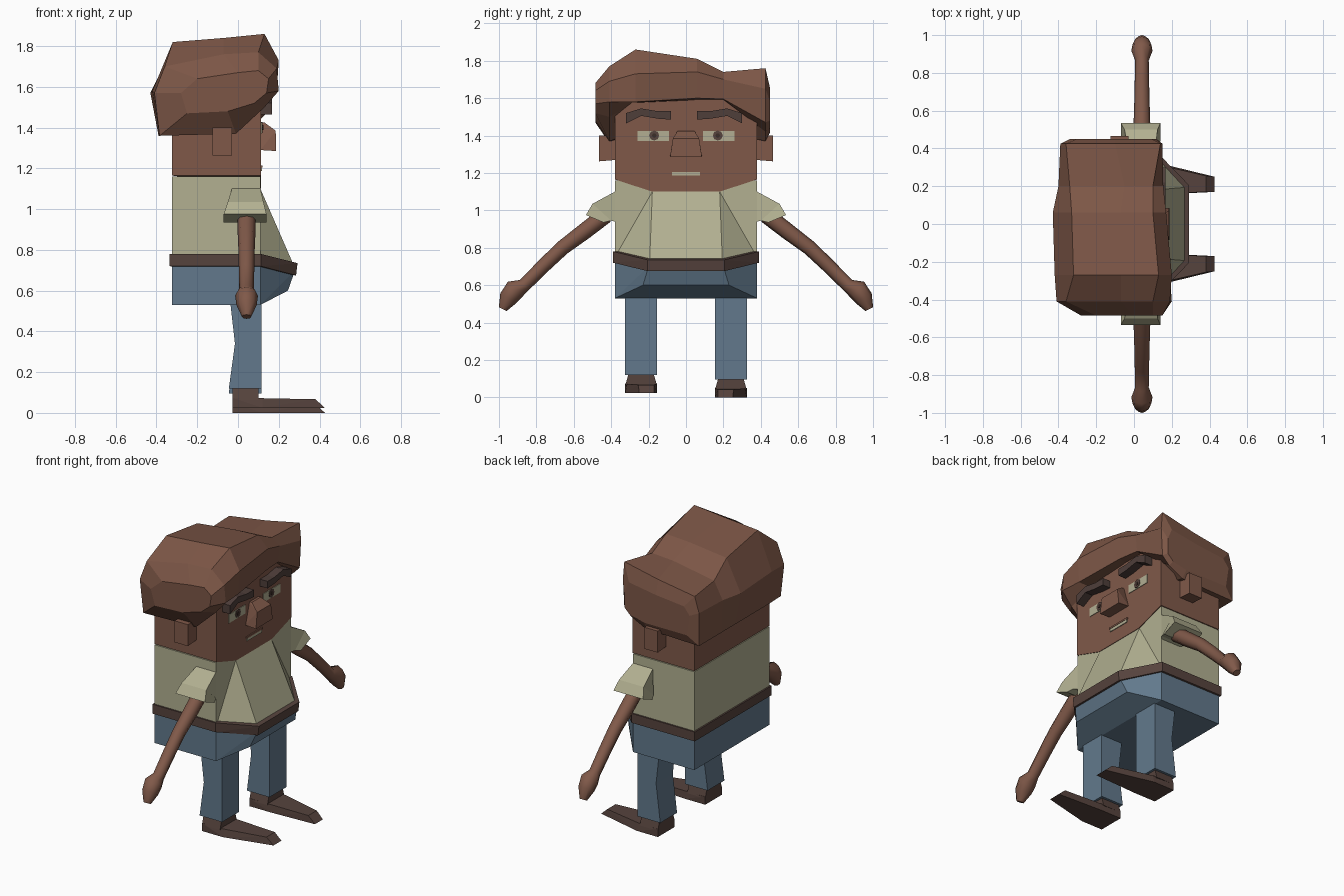
import bpy, bmesh, math
from mathutils import Vector


def material(name, r, g, b):
    m = bpy.data.materials.new(name)
    lin = [((c / 255 + 0.055) / 1.055) ** 2.4 for c in (r, g, b)]
    m.diffuse_color = (*lin, 1)
    return m


SKIN = material("skin", 128, 89, 73)
HAIR = material("hair", 124, 86, 70)
SHIRT = material("shirt", 178, 176, 145)
DENIM = material("denim", 98, 121, 140)
LEATHER = material("leather", 86, 67, 61)
BROW = material("brow", 78, 62, 58)
WHITE = material("eye_white", 178, 174, 146)
PUPIL = material("pupil", 60, 45, 40)


def finish(name, bm, mat, smooth=False):
    bmesh.ops.recalc_face_normals(bm, faces=bm.faces)
    me = bpy.data.meshes.new(name)
    bm.to_mesh(me)
    bm.free()
    me.materials.append(mat)
    for p in me.polygons:
        p.use_smooth = smooth and len(p.vertices) == 4
    ob = bpy.data.objects.new(name, me)
    bpy.context.collection.objects.link(ob)
    return ob


def hulls(name, groups, mat):
    """One object made of convex blocks, each given by its corners."""
    bm = bmesh.new()
    for pts in groups:
        vs = [bm.verts.new(p) for p in pts]
        bmesh.ops.convex_hull(bm, input=vs)
    bmesh.ops.dissolve_limit(bm, angle_limit=0.01, verts=bm.verts, edges=bm.edges)
    return finish(name, bm, mat)


def loft(name, rings, mat, smooth=False):
    """Skin closed rings of equal length and cap both ends."""
    bm = bmesh.new()
    vr = [[bm.verts.new(p) for p in r] for r in rings]
    n = len(vr[0])
    for a, b in zip(vr, vr[1:]):
        for i in range(n):
            j = (i + 1) % n
            bm.faces.new((a[i], a[j], b[j], b[i]))
    bm.faces.new(vr[0])
    bm.faces.new(vr[-1])
    return finish(name, bm, mat, smooth)


def sym(*pts):
    """Points together with their mirror images across y = 0."""
    return [(x, s * y, z) for x, y, z in pts for s in (1, -1)]


def box(x0, x1, y0, y1, z0, z1):
    return [(x, y, z) for x in (x0, x1) for y in (y0, y1) for z in (z0, z1)]


# Torso: square shirt with a sloping belly, belt and jeans
hulls("shirt", [
    box(-0.325, 0.11, -0.38, 0.38, 0.74, 1.16),
    sym((0.11, 0.18, 1.10), (0.11, 0.38, 0.75), (0.28, 0.195, 0.71), (0.11, 0.38, 0.73)),
], SHIRT)
hulls("belt", [sym(
    (-0.335, 0.39, 0.72), (-0.335, 0.39, 0.78), (0.112, 0.39, 0.72), (0.112, 0.39, 0.78),
    (0.285, 0.205, 0.675), (0.292, 0.205, 0.735))], LEATHER)
hulls("jeans_hips", [sym(
    (-0.325, 0.38, 0.53), (-0.325, 0.38, 0.74), (0.11, 0.38, 0.53), (0.11, 0.38, 0.74),
    (0.28, 0.2, 0.70), (0.245, 0.23, 0.60))], DENIM)

# Head block dipping into the neckline
hulls("head", [sym(
    (-0.325, 0.38, 1.165), (0.114, 0.38, 1.165), (0.114, 0.18, 1.10),
    (-0.325, 0.38, 1.62), (0.114, 0.38, 1.62))], SKIN)
hulls("nose", [sym(
    (0.11, 0.085, 1.29), (0.11, 0.045, 1.425), (0.13, 0.045, 1.425),
    (0.185, 0.07, 1.385), (0.187, 0.085, 1.285))], SKIN)
hulls("mouth", [box(0.112, 0.119, -0.075, 0.075, 1.186, 1.207)], WHITE)
hulls("upper_lip", [box(0.112, 0.121, -0.08, 0.08, 1.204, 1.215)], SKIN)

for s, side in ((-1, "right"), (1, "left")):
    # Face details
    hulls(side + "_ear", [[
        (x, s * y, z) for x in (-0.125, -0.03)
        for y, z in ((0.37, 1.27), (0.37, 1.4), (0.465, 1.262), (0.465, 1.4))]], SKIN)
    hulls(side + "_eye", [box(0.112, 0.118, s * 0.09, s * 0.26, 1.37, 1.425)], WHITE)
    for part, r, x, mat in (("iris", 0.027, 0.121, LEATHER), ("pupil", 0.012, 0.124, PUPIL)):
        disc = [(px, s * 0.17 + r * math.cos(a * math.pi / 4),
                 1.40 + r * math.sin(a * math.pi / 4))
                for a in range(8) for px in (x - 0.007, x)]
        hulls(side + "_" + part, [disc], mat)
    brow = ((0.07, 1.485, 1.53), (0.14, 1.49, 1.53), (0.23, 1.505, 1.545), (0.31, 1.465, 1.52))
    loft(side + "_brow", [
        [(0.11, s * y - 0.01, a), (0.168, s * y - 0.01, a),
         (0.168, s * y - 0.01, b), (0.11, s * y - 0.01, b)] for y, a, b in brow], BROW)

    # Sleeve flaring out to an open cuff
    loft(side + "_sleeve", [[(x0, s * y0, z0), (x1, s * y0, z0), (x1, s * y1, z1), (x0, s * y1, z1)]
         for x0, x1, y0, z0, y1, z1 in (
             (-0.03, 0.11, 0.35, 0.93, 0.35, 1.10),
             (-0.03, 0.11, 0.38, 0.94, 0.38, 1.10),
             (-0.05, 0.125, 0.40, 0.945, 0.50, 1.035),
             (-0.07, 0.14, 0.44, 0.935, 0.535, 0.975))], SHIRT)

    # Arm with a rounded mitten hand
    path = ((0.43, 0.975, 0.045), (0.54, 0.89, 0.044), (0.66, 0.80, 0.04), (0.76, 0.705, 0.038),
            (0.865, 0.60, 0.036), (0.917, 0.575, 0.056), (0.95, 0.53, 0.05), (0.98, 0.472, 0.023))
    rings = []
    for i, (y, z, r) in enumerate(path):
        a, b = path[max(i - 1, 0)], path[min(i + 1, len(path) - 1)]
        d = Vector((b[0] - a[0], b[1] - a[1])).normalized()
        rings.append([(0.042 + r * math.cos(t), s * (y - d.y * r * math.sin(t)),
                       z + d.x * r * math.sin(t))
                      for t in (k * math.pi / 4 for k in range(8))])
    loft(side + "_arm", rings, SKIN, smooth=True)

    # Leg and pointed shoe, one side standing slightly higher
    lift = 0.024 if s < 0 else 0.0
    loft(side + "_leg", [[(xb, s * 0.155, z), (0.115, s * 0.155, z),
                          (0.115, s * 0.325, z), (xb, s * 0.325, z)]
         for xb, z in ((-0.045, 0.095 + lift), (-0.015, 0.34), (-0.04, 0.56))], DENIM)
    heel = [(x, s * y, z + lift) for x in (-0.028, 0.1)
            for y, z in ((0.155, 0.04), (0.325, 0.04), (0.175, 0.11), (0.305, 0.11))]
    toe = [(x, s * y, z + lift) for x, y, z in (
        (-0.028, 0.155, 0), (-0.028, 0.325, 0), (-0.028, 0.155, 0.05), (-0.028, 0.325, 0.05),
        (0.12, 0.155, 0), (0.12, 0.325, 0), (0.12, 0.16, 0.048), (0.12, 0.315, 0.048),
        (0.38, 0.17, 0.043), (0.38, 0.255, 0.043), (0.427, 0.17, 0), (0.427, 0.25, 0))]
    hulls(side + "_shoe", [heel, toe], LEATHER)

# Hair: side-swept faceted cap, one x-z section per y station
sections = (
    (-0.485, ((-0.25, 1.47), (-0.28, 1.57), (-0.2, 1.64), (0, 1.67), (0.1, 1.68),
              (0.15, 1.64), (0.14, 1.57), (0.08, 1.52), (-0.05, 1.48))),
    (-0.41, ((-0.385, 1.36), (-0.41, 1.57), (-0.36, 1.70), (-0.07, 1.76), (0.1, 1.77),
             (0.19, 1.69), (0.2, 1.58), (0.13, 1.5), (-0.01, 1.37))),
    (-0.27, ((-0.39, 1.36), (-0.42, 1.58), (-0.32, 1.82), (-0.07, 1.84), (0.13, 1.86),
             (0.2, 1.73), (0.19, 1.58), (0.1, 1.575), (-0.01, 1.42))),
    (0.06, ((-0.39, 1.36), (-0.43, 1.57), (-0.33, 1.77), (-0.07, 1.80), (0.1, 1.81),
            (0.17, 1.74), (0.16, 1.6), (0.1, 1.59), (-0.01, 1.42))),
    (0.2, ((-0.39, 1.36), (-0.4, 1.57), (-0.34, 1.68), (-0.05, 1.73), (0.1, 1.74),
           (0.155, 1.7), (0.145, 1.595), (0.1, 1.59), (-0.01, 1.42))),
    (0.425, ((-0.39, 1.36), (-0.39, 1.57), (-0.36, 1.67), (-0.1, 1.71), (0.14, 1.76),
             (0.15, 1.65), (0.14, 1.47), (0.09, 1.42), (-0.01, 1.37))),
    (0.45, ((-0.32, 1.42), (-0.34, 1.55), (-0.3, 1.6), (-0.1, 1.62), (0.09, 1.65),
            (0.12, 1.58), (0.12, 1.48), (0.08, 1.44), (-0.02, 1.42))),
)
loft("hair", [[(x, y, z) for x, z in pts] for y, pts in sections], HAIR)
